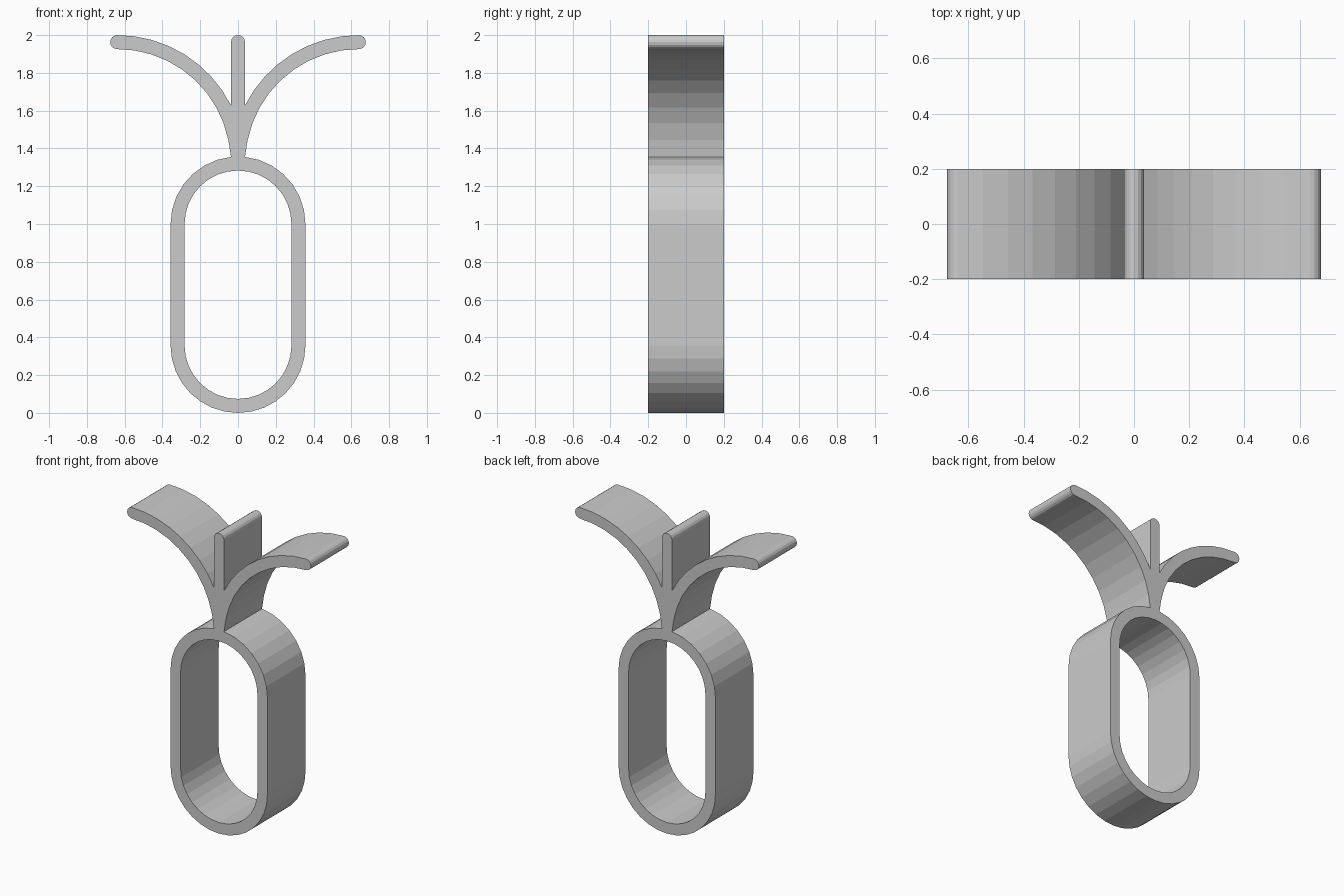
import bpy
import bmesh
from math import acos, asin, cos, degrees, radians, sin

cube = bpy.data.objects.get("Cube")
if cube:
    bpy.data.objects.remove(cube, do_unlink=True)

DEPTH = 0.4
HALF = 0.037                      # half the strip thickness
LOW, HIGH = 0.357, 1.0            # centres of the loop's round ends
OUTER, INNER = 0.357, 0.283       # loop radii
ARM_X, ARM_Z, ARM_R = 0.64, 1.325, 0.638
LEAF_TOP = 2.0


def arc(cx, cz, r, start, end, steps):
    angles = [radians(start + (end - start) * i / steps) for i in range(steps + 1)]
    return [(cx + r * cos(a), cz + r * sin(a)) for a in angles]


def mirrored(half):
    """Close a right-hand outline that starts and ends on the centre line."""
    return half + [(-x, z) for x, z in reversed(half[1:-1])]


# Outer outline: loop, underside of arm, rounded tip, top of arm, centre leaf
join = degrees(acos(HALF / OUTER))
root = 180 - degrees(asin((HIGH + OUTER * sin(radians(join)) - ARM_Z) / (ARM_R - HALF)))
notch = degrees(acos((HALF - ARM_X) / (ARM_R + HALF)))
outline = arc(0, LOW, OUTER, -90, 0, 8)
outline += arc(0, HIGH, OUTER, 0, join, 7)
outline += arc(ARM_X, ARM_Z, ARM_R - HALF, root, 90, 10)[1:]
outline += arc(ARM_X, ARM_Z + ARM_R, HALF, -90, 90, 8)[1:-1]
outline += arc(ARM_X, ARM_Z, ARM_R + HALF, 90, notch, 8)
outline += arc(0, LEAF_TOP - HALF, HALF, 0, 90, 4)

# Opening of the loop
opening = arc(0, LOW, INNER, -90, 0, 8) + arc(0, HIGH, INNER, 0, 90, 8)

# Fill between both outlines and extrude through the depth
bm = bmesh.new()
for half in (outline, opening):
    verts = [bm.verts.new((x, -DEPTH / 2, z)) for x, z in mirrored(half)]
    for a, b in zip(verts, verts[1:] + verts[:1]):
        bm.edges.new((a, b))
bmesh.ops.triangle_fill(bm, edges=bm.edges[:], use_beauty=True)
grown = bmesh.ops.extrude_face_region(bm, geom=bm.faces[:], use_keep_orig=True)
moved = [v for v in grown["geom"] if isinstance(v, bmesh.types.BMVert)]
bmesh.ops.translate(bm, verts=moved, vec=(0, DEPTH, 0))
bmesh.ops.recalc_face_normals(bm, faces=bm.faces[:])

mesh = bpy.data.meshes.new("forked_loop")
bm.to_mesh(mesh)
bm.free()
body = bpy.data.objects.new("forked_loop", mesh)
bpy.context.collection.objects.link(body)

# Plain grey finish
grey = bpy.data.materials.new("light grey")
grey.use_nodes = True
colour = (0.6, 0.6, 0.6, 1)
grey.diffuse_color = colour
grey.node_tree.nodes["Principled BSDF"].inputs["Base Color"].default_value = colour
mesh.materials.append(grey)
